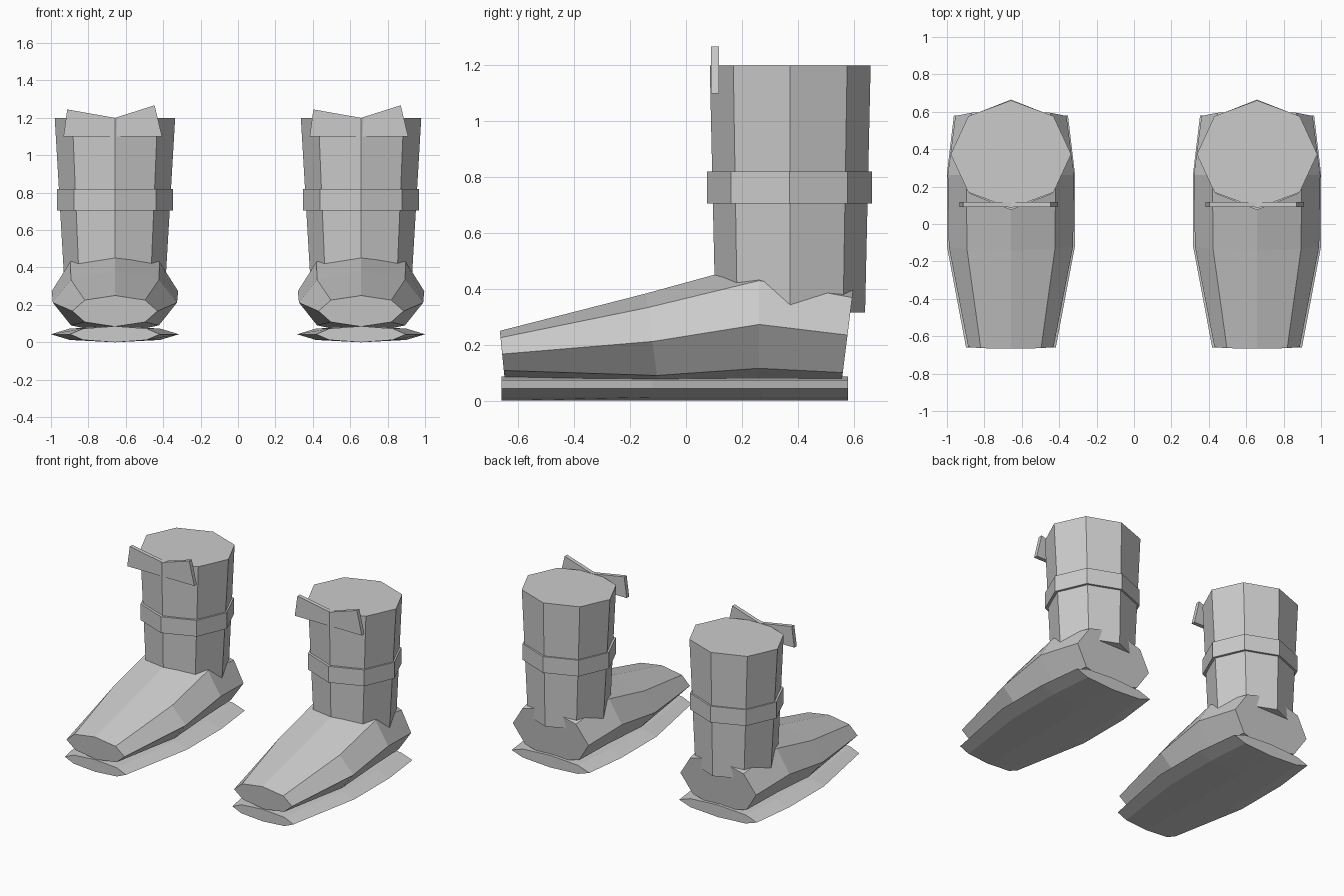
import bpy, bmesh
from math import cos, sin, pi

if "Cube" in bpy.data.objects:
    bpy.data.objects.remove(bpy.data.objects["Cube"])

SIDES = 8
ANGLES = [2 * pi * i / SIDES for i in range(SIDES)]


def loft(name, rings, x):
    """Skin a closed tube through equal-length rings, capped at both ends."""
    bm = bmesh.new()
    loops = [[bm.verts.new(p) for p in ring] for ring in rings]
    for a, b in zip(loops, loops[1:]):
        n = len(a)
        for i in range(n):
            j = (i + 1) % n
            bm.faces.new((a[i], a[j], b[j], b[i]))
    bm.faces.new(loops[0])
    bm.faces.new(loops[-1])
    bmesh.ops.recalc_face_normals(bm, faces=bm.faces)
    mesh = bpy.data.meshes.new(name)
    bm.to_mesh(mesh)
    bm.free()
    obj = bpy.data.objects.new(name, mesh)
    obj.location.x = x
    bpy.context.collection.objects.link(obj)
    return obj


def flat_ring(z, rx, ry, cy=0.373):
    """Horizontal octagon, for the leg parts."""
    return [(rx * cos(a), cy + ry * sin(a), z) for a in ANGLES]


def upright_ring(y, z, rx, rz, slope=0):
    """Upright octagon leaning with the path slope, for the foot parts."""
    return [(rx * cos(a), y - slope * rz * sin(a), z + rz * sin(a)) for a in ANGLES]


for side, x in (("left", -0.658), ("right", 0.658)):
    # Sole: flattened octagonal section, widest through the middle
    loft(f"{side}_sole",
         [upright_ring(y, 0.043, rx, 0.043)
          for y, rx in ((-0.66, 0.24), (-0.12, 0.342), (0.27, 0.342), (0.58, 0.305))], x)

    # Foot: section rises from the toe to the instep, then drops to the heel
    loft(f"{side}_foot",
         [upright_ring(-0.658, 0.167, 0.228, 0.083, 0.1),
          upright_ring(-0.12, 0.212, 0.332, 0.172, 0.13),
          upright_ring(0.262, 0.273, 0.338, 0.222, 0.0),
          upright_ring(0.578, 0.235, 0.297, 0.19, -0.125)], x)

    # Boot leg: slightly flared upward
    loft(f"{side}_leg", [flat_ring(0.315, 0.27, 0.268), flat_ring(1.2, 0.322, 0.288)], x)

    # Strap band around the leg
    loft(f"{side}_strap", [flat_ring(z, 0.311, 0.295, 0.37) for z in (0.705, 0.82)], x)

    # Pull tab: notched plate across the front of the opening
    tab = [(-0.275, 1.1), (0.252, 1.1), (0.212, 1.267), (0.0, 1.2), (-0.255, 1.245)]
    loft(f"{side}_tab", [[(px, y, pz) for px, pz in tab] for y in (0.09, 0.118)], x)
